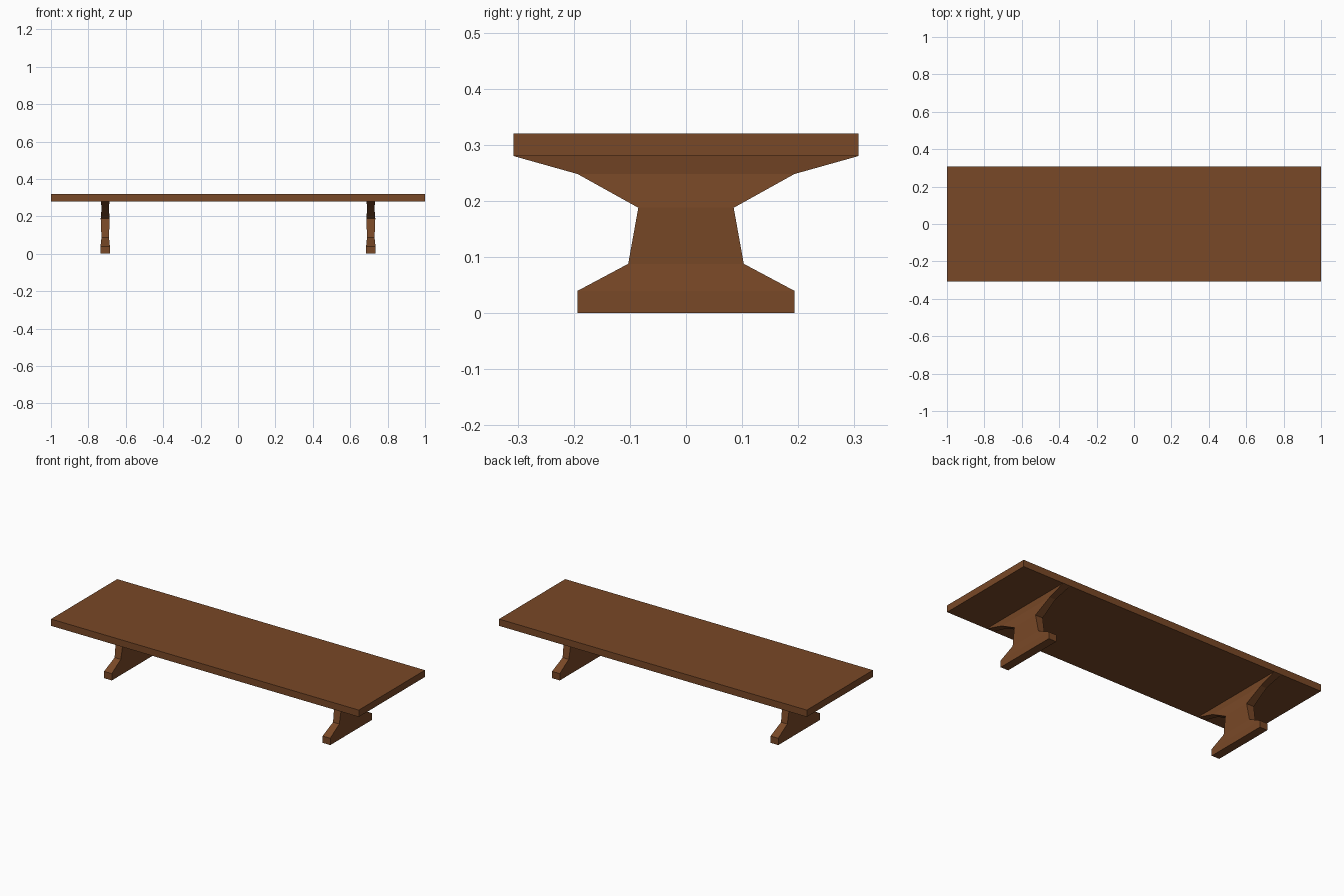
import bpy, bmesh

if "Cube" in bpy.data.objects:
    bpy.data.objects.remove(bpy.data.objects["Cube"])

wood = bpy.data.materials.new("brown wood")
wood.diffuse_color = (0.19, 0.065, 0.02, 1)
wood.use_nodes = True
wood.node_tree.nodes["Principled BSDF"].inputs["Base Color"].default_value = wood.diffuse_color


def loft(name, cx, levels):
    """Stack rectangles (z, half x, half y) into one solid."""
    bm = bmesh.new()
    rings = []
    for z, hx, hy in levels:
        rings.append([bm.verts.new((cx + sx * hx, sy * hy, z))
                      for sx, sy in ((-1, -1), (1, -1), (1, 1), (-1, 1))])
    for a, b in zip(rings, rings[1:]):
        for i in range(4):
            j = (i + 1) % 4
            bm.faces.new((a[i], a[j], b[j], b[i]))
    bm.faces.new(rings[0][::-1])
    bm.faces.new(rings[-1])
    bmesh.ops.recalc_face_normals(bm, faces=bm.faces)
    mesh = bpy.data.meshes.new(name)
    bm.to_mesh(mesh)
    bm.free()
    mesh.materials.append(wood)
    obj = bpy.data.objects.new(name, mesh)
    bpy.context.collection.objects.link(obj)
    return obj


# Flat plank
loft("table_top", 0, [(0.28, 1, 0.307), (0.32, 1, 0.307)])

# Two waisted trestle legs with a spread foot and a flared head
leg_levels = [(0, 0.025, 0.193), (0.04, 0.025, 0.193), (0.088, 0.02, 0.103),
              (0.188, 0.024, 0.085), (0.248, 0.019, 0.193), (0.28, 0.024, 0.307)]
for side, x in (("left", -0.71), ("right", 0.71)):
    loft(side + "_leg", x, leg_levels)
